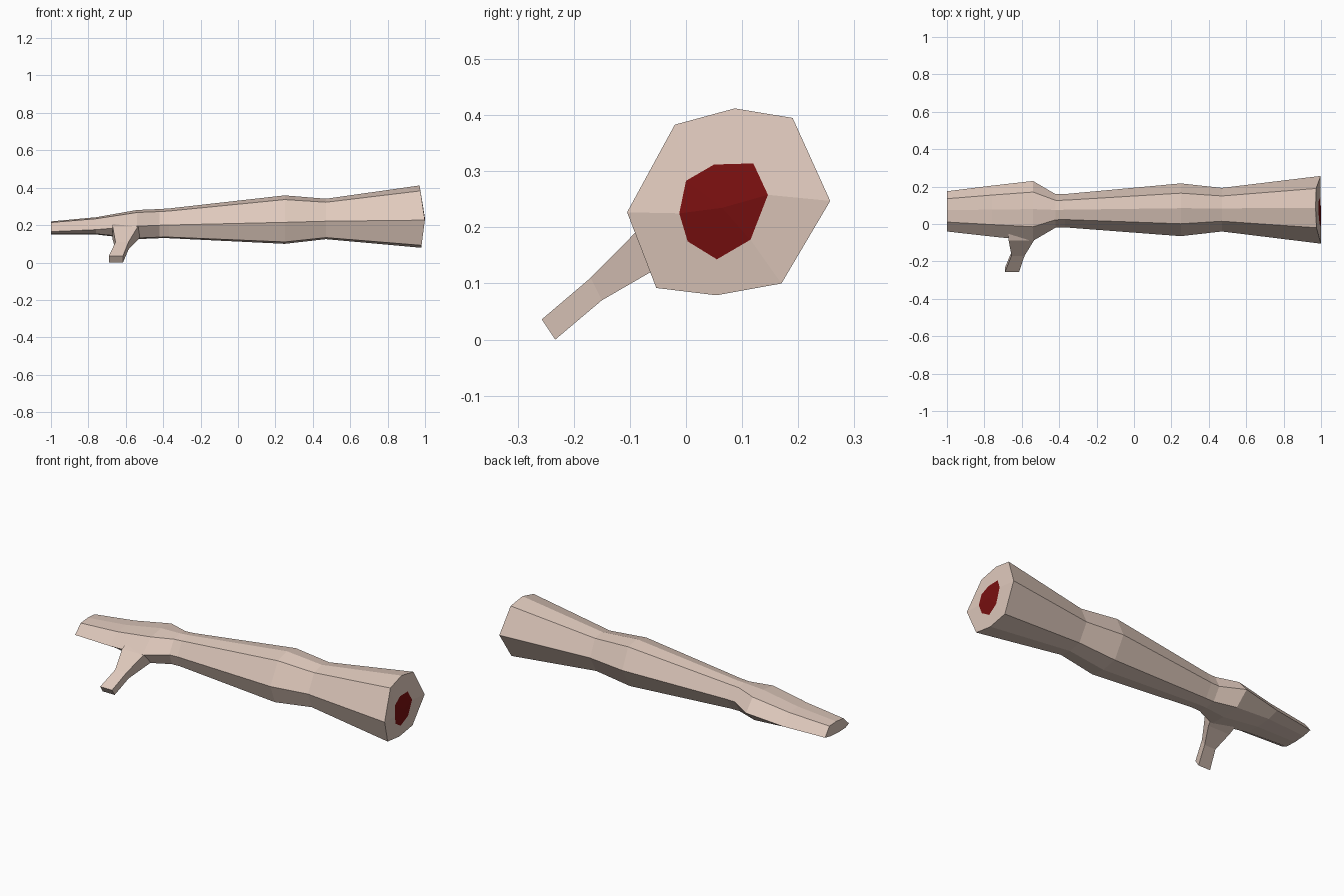
import bpy, bmesh

if "Cube" in bpy.data.objects:
    bpy.data.objects.remove(bpy.data.objects["Cube"])


def material(name, rgb):
    m = bpy.data.materials.new(name)
    m.diffuse_color = (*rgb, 1)
    m.use_nodes = True
    m.node_tree.nodes["Principled BSDF"].inputs["Base Color"].default_value = m.diffuse_color
    return m


skin = material("pale skin", (0.74, 0.585, 0.505))
red = material("dark red flesh", (0.19, 0.005, 0.005))


def bridge(bm, a, b):
    """Faces between two rings with equal vertex counts."""
    n = len(a)
    return [bm.faces.new((a[i], a[(i + 1) % n], b[(i + 1) % n], b[i])) for i in range(n)]


def finish(bm, name, mats):
    bmesh.ops.recalc_face_normals(bm, faces=bm.faces[:])
    me = bpy.data.meshes.new(name)
    bm.to_mesh(me)
    bm.free()
    for m in mats:
        me.materials.append(m)
    ob = bpy.data.objects.new(name, me)
    bpy.context.collection.objects.link(ob)
    return ob


# Eight-sided cross-section, as fractions of each ring's width and height
U = [0.235, 0.53, 0.815, 1.0, 0.76, 0.44, 0.144, 0.0]
W = [0.913, 1.0, 0.949, 0.505, 0.063, 0.0, 0.039, 0.444]

# Arm stations: x, y min, y max, z min, z max, height of side corners (None = default)
STATIONS = [
    (-1.00, -0.04, 0.175, 0.150, 0.220, 0.22),
    (-0.76, -0.067, 0.205, 0.150, 0.242, 0.28),
    (-0.54, -0.09, 0.230, 0.125, 0.281, None),
    (-0.42, -0.02, 0.160, 0.130, 0.286, None),
    (-0.37, -0.018, 0.160, 0.130, 0.289, None),
    (0.25, -0.065, 0.217, 0.100, 0.359, None),
    (0.47, -0.04, 0.193, 0.125, 0.341, None),
    (1.00, -0.105, 0.257, 0.079, 0.412, None),
]


def cap_x(z):
    """The cut end bulges slightly outward at mid height."""
    return 1.0 - (0.165 * (z - 0.235) if z > 0.235 else 0.13 * (0.235 - z))


# Arm with flat hand and cut end
bm = bmesh.new()
rings = []
for x, y0, y1, z0, z1, side in STATIONS:
    ring = []
    for i, (u, w) in enumerate(zip(U, W)):
        if side is not None and i in (3, 7):
            w = side
        z = z0 + w * (z1 - z0)
        ring.append(bm.verts.new((cap_x(z) if x == 1.0 else x, y0 + u * (y1 - y0), z)))
    rings.append(ring)
for a, b in zip(rings, rings[1:]):
    bridge(bm, a, b)
bm.faces.new(rings[0])

# Red centre inset into the cut end
WOUND = [(0.0, 0.283), (0.05, 0.312), (0.12, 0.314), (0.146, 0.258),
         (0.115, 0.178), (0.055, 0.143), (0.003, 0.175), (-0.012, 0.225)]
inner = [bm.verts.new((cap_x(z), y, z)) for y, z in WOUND]
bridge(bm, rings[-1], inner)
mid = bm.verts.new((cap_x(0.235), 0.065, 0.235))
for i in range(8):
    bm.faces.new((inner[i], inner[(i + 1) % 8], mid)).material_index = 1
finish(bm, "arm", [skin, red])

# Thumb: four-sided rings from inside the palm to the tip
# each ring: x left, x right, upper (y, z), lower (y, z)
THUMB = [
    (-0.67, -0.51, (-0.03, 0.215), (0.0, 0.15)),
    (-0.67, -0.535, (-0.088, 0.193), (-0.06, 0.122)),
    (-0.655, -0.585, (-0.17, 0.11), (-0.15, 0.07)),
    (-0.69, -0.615, (-0.257, 0.036), (-0.233, 0.0)),
]
bm = bmesh.new()
rings = [[bm.verts.new(p) for p in ((a, *up), (b, *up), (b, *lo), (a, *lo))]
         for a, b, up, lo in THUMB]
for a, b in zip(rings, rings[1:]):
    bridge(bm, a, b)
bm.faces.new(rings[0])
bm.faces.new(rings[-1])
finish(bm, "thumb", [skin])
